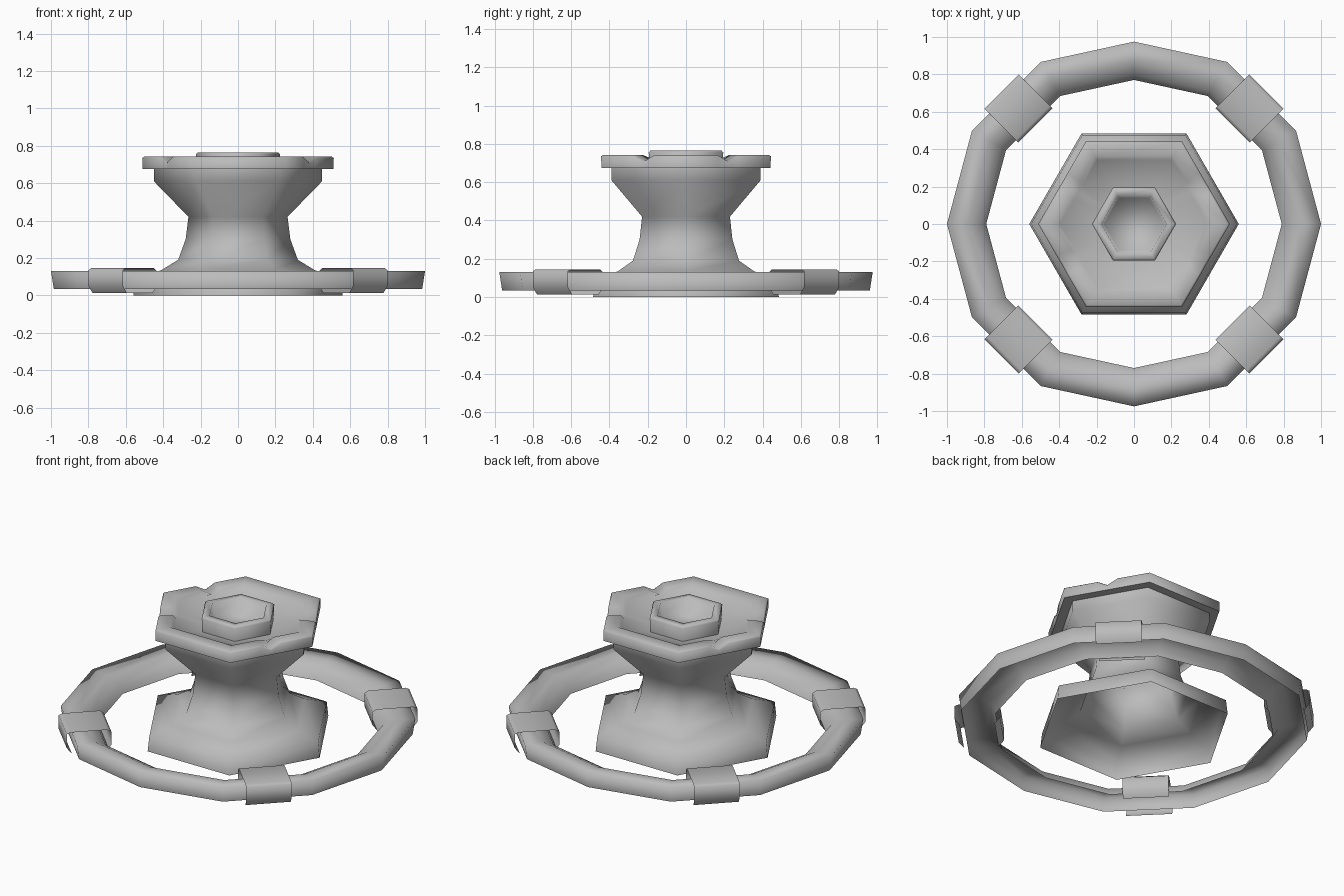
import bpy, bmesh
from math import radians, cos, sin, pi
from mathutils import Matrix, Vector

cube = bpy.data.objects.get("Cube")
if cube:
    bpy.data.objects.remove(cube, do_unlink=True)

stone = bpy.data.materials.new("grey_stone")
stone.use_nodes = True
GREY = (0.5, 0.5, 0.5, 1)
stone.diffuse_color = GREY
stone.node_tree.nodes["Principled BSDF"].inputs["Base Color"].default_value = GREY


def finish(bm, name, angle):
    """Turn a bmesh into a smooth-shaded object with sharp edges above the angle."""
    mesh = bpy.data.meshes.new(name)
    bm.to_mesh(mesh)
    bm.free()
    mesh.materials.append(stone)
    mesh.shade_smooth()
    mesh.set_sharp_from_angle(angle=radians(angle))
    obj = bpy.data.objects.new(name, mesh)
    bpy.context.collection.objects.link(obj)
    return obj


def polygon(sides):
    """Unit polygon with a corner on +x."""
    return [Vector((cos(2 * pi * i / sides), sin(2 * pi * i / sides))) for i in range(sides)]


def lathe(name, profile, plan, cap_end=False, angle=75, dips=(), dip_from=1):
    """Sweep an (r, z) profile round a plan; dips lower plan points above dip_from."""
    bm = bmesh.new()
    count = len(plan)
    rings = []
    for r, z in profile:
        drops = [0.032 if i in dips and z > dip_from else 0 for i in range(count)]
        rings.append([bm.verts.new((p.x * r, p.y * r, z - d)) for p, d in zip(plan, drops)])
    for low, high in zip(rings, rings[1:]):
        for i in range(count):
            j = (i + 1) % count
            bm.faces.new((low[i], low[j], high[j], high[i]))
    if cap_end:
        bm.faces.new(rings[-1])
    return finish(bm, name, angle)


def clasp(name, section, length, turn):
    """Open-bottomed sleeve: an (r, z) section extruded along the tangent."""
    bm = bmesh.new()
    ends = [[bm.verts.new((r, s * length / 2, z)) for r, z in section] for s in (-1, 1)]
    for i in range(len(section) - 1):
        bm.faces.new((ends[0][i], ends[0][i + 1], ends[1][i + 1], ends[1][i]))
    bm.transform(Matrix.Rotation(turn, 4, "Z"))
    return finish(bm, name, 80)


hexagon = polygon(6)

# Pedestal: flared foot, waist and underside of the bowl, hollow below
lathe("pedestal", [(0.56, 0), (0.55, 0.09), (0.41, 0.135), (0.32, 0.19), (0.28, 0.3),
                   (0.265, 0.42), (0.45, 0.61), (0.45, 0.68)], hexagon)

# Bowl plan: a hexagon whose four diagonal sides carry a small spout dip
bowl_plan, dips = [], []
for i, corner in enumerate(hexagon):
    bowl_plan.append(corner)
    if i not in (1, 4):
        following = hexagon[(i + 1) % 6]
        bowl_plan += [corner.lerp(following, t) for t in (0.38, 0.5, 0.62)]
        dips.append(len(bowl_plan) - 2)
lathe("bowl", [(0.43, 0.675), (0.51, 0.675), (0.512, 0.735), (0.5, 0.742), (0.42, 0.742),
               (0.395, 0.72), (0.2, 0.668)], bowl_plan, cap_end=True, dips=dips, dip_from=0.73)

# Hexagonal nozzle in the middle of the basin
lathe("nozzle", [(0.22, 0.66), (0.225, 0.755), (0.215, 0.765), (0.175, 0.765),
                 (0.16, 0.69)], hexagon, cap_end=True, angle=85)

# Outer kerb ring: arched section falling to the inside, slightly flattened front and back
ring_plan = [Vector((p.x, max(-0.975, min(0.975, p.y)))) for p in polygon(12)]
lathe("kerb_ring", [(0.985, 0.035), (1, 0.13), (0.89, 0.125), (0.82, 0.09), (0.79, 0.035)],
      ring_plan, angle=120)

# Four sleeves clasping the ring on the diagonals
section = [(0.775, 0.012), (0.745, 0.05), (0.745, 0.13), (0.765, 0.145),
           (0.98, 0.145), (1, 0.135), (1, 0.05), (0.97, 0.012)]
for name, turn in (("clasp_back_left", 45), ("clasp_back_right", 135),
                   ("clasp_front_right", 225), ("clasp_front_left", 315)):
    clasp(name, section, 0.26, radians(turn))
